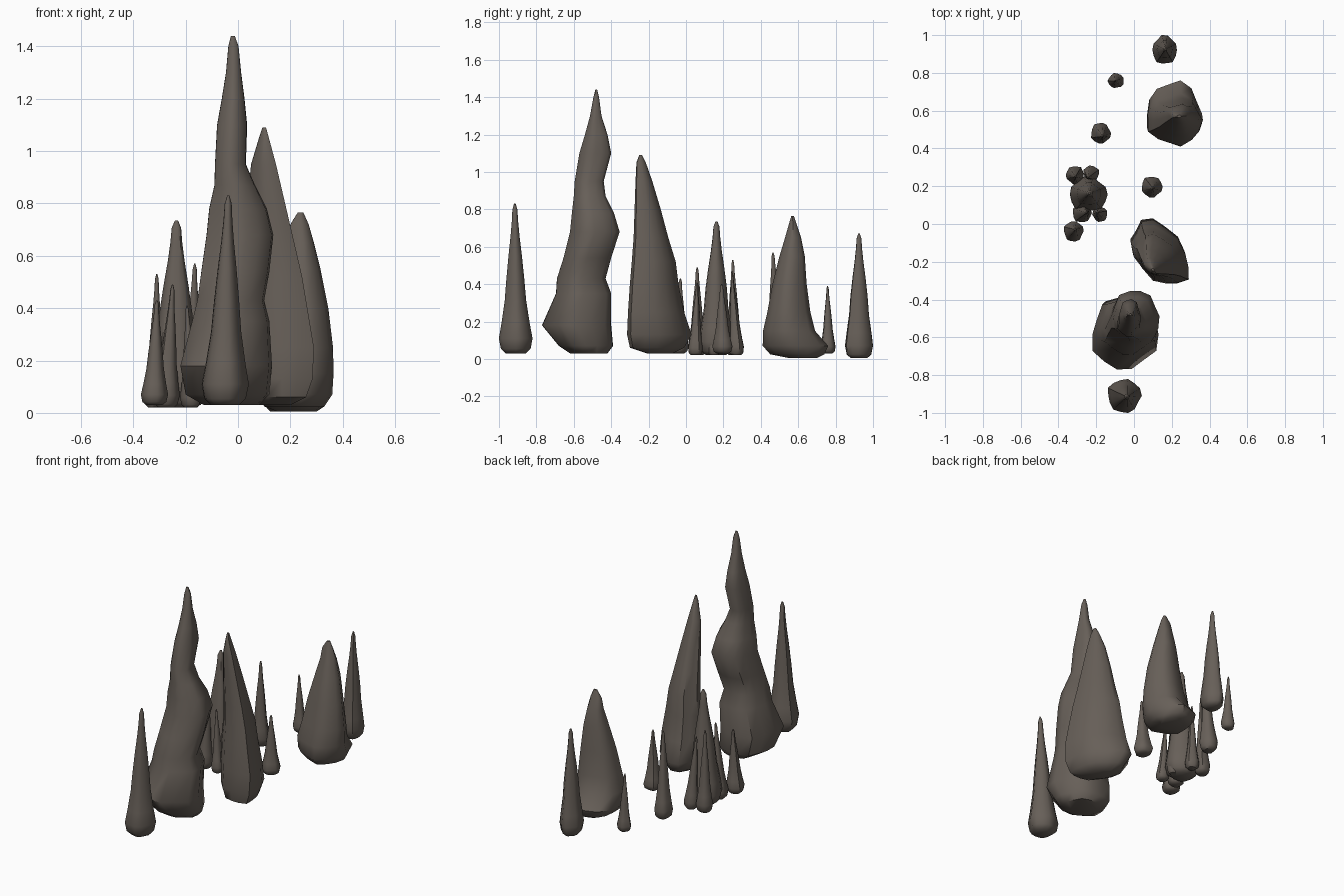
import bpy, bmesh, math, random

random.seed(4)
N = 14
rock = bpy.data.materials.new("grey brown rock")
rock.diffuse_color = (0.135, 0.115, 0.098, 1)


def spire(name, rings, skew=0.0, lump=0.06):
    """Loft rings (z, x0, x1, y0, y1) into a closed lumpy spire."""
    bm = bmesh.new()
    p1, p2 = random.uniform(0, 6), random.uniform(0, 6)
    loops = []
    for z, x0, x1, y0, y1 in rings:
        pts = []
        for i in range(N):
            a = 2 * math.pi * i / N
            r = 1 + lump * math.cos(5 * a + p1) + lump * .6 * math.cos(3 * a + p2 + z)
            pts.append((r * math.cos(a), r * math.sin(a + skew)))
        xs, ys = [p[0] for p in pts], [p[1] for p in pts]
        fx = lambda v: x0 + (x1 - x0) * (v - min(xs)) / (max(xs) - min(xs))
        fy = lambda v: y0 + (y1 - y0) * (v - min(ys)) / (max(ys) - min(ys))
        loops.append([bm.verts.new((fx(x), fy(y), z)) for x, y in pts])
    for a, b in zip(loops, loops[1:]):
        for i in range(N):
            j = (i + 1) % N
            bm.faces.new((a[i], a[j], b[j], b[i]))
    bm.faces.new(loops[0][::-1])
    bm.faces.new(loops[-1])
    bmesh.ops.recalc_face_normals(bm, faces=bm.faces)
    me = bpy.data.meshes.new(name)
    bm.to_mesh(me)
    bm.free()
    me.materials.append(rock)
    ob = bpy.data.objects.new(name, me)
    bpy.context.collection.objects.link(ob)
    bpy.ops.object.select_all(action='DESELECT')
    ob.select_set(True)
    bpy.context.view_layer.objects.active = ob
    bpy.ops.object.shade_smooth_by_angle(angle=math.radians(50))


# (height fraction, radius fraction) of a thin spire with a swollen foot
THIN = [(0, .6), (.03, .88), (.1, 1), (.2, .84), (.35, .64), (.5, .53),
        (.65, .4), (.78, .27), (.88, .19), (.96, .15), (1, .05)]


def small_spire(name, x, y, rx, ry, z0, z1, tx, ty, fat=1.0):
    rings = []
    for t, r in THIN:
        k = r if t < .15 else r * (1 + (fat - 1) * min(1, t * 2))
        cx, cy = x + (tx - x) * t, y + (ty - y) * t
        rings.append((z0 + (z1 - z0) * t, cx - rx * k, cx + rx * k, cy - ry * k, cy + ry * k))
    spire(name, rings)


# Tallest, twisted spire
spire("tall_spire", [
    (.03, -.13, .08, -.62, -.42), (.07, -.20, .12, -.68, -.39), (.18, -.22, .13, -.77, -.40),
    (.35, -.175, .12, -.695, -.40), (.43, -.155, .10, -.69, -.43), (.54, -.14, .12, -.655, -.40),
    (.68, -.12, .135, -.62, -.355), (.78, -.11, .11, -.61, -.385), (.87, -.09, .065, -.60, -.43),
    (.95, -.088, .03, -.595, -.44), (1.1, -.08, .035, -.57, -.40), (1.2, -.062, .025, -.54, -.42),
    (1.3, -.046, .012, -.513, -.452), (1.4, -.037, .002, -.495, -.465), (1.44, -.027, -.012, -.485, -.475)])

# Broad leaning spire
spire("leaning_spire", [
    (.03, .07, .20, -.21, -.07), (.06, .02, .26, -.30, -.01), (.13, -.02, .285, -.315, .03),
    (.25, -.015, .29, -.31, -.01), (.4, .0, .265, -.30, -.04), (.52, .015, .245, -.29, -.055),
    (.65, .025, .215, -.28, -.095), (.8, .035, .18, -.275, -.135), (.95, .05, .145, -.27, -.18),
    (1.05, .08, .118, -.265, -.215), (1.09, .093, .107, -.25, -.235)], skew=-.4)

# Squat back spire
spire("squat_spire", [
    (.005, .15, .30, .55, .70), (.025, .10, .33, .45, .74), (.07, .07, .36, .41, .76),
    (.15, .075, .365, .412, .69), (.25, .10, .363, .435, .665), (.4, .13, .345, .462, .645),
    (.55, .165, .315, .50, .635), (.65, .19, .29, .53, .615), (.72, .20, .27, .55, .592),
    (.765, .228, .25, .563, .577)])

# Free-standing small spires: centre, radii, base and tip heights, tip position
small_spire("front_spire", -.05, -.91, .09, .09, .03, .83, -.037, -.915)
small_spire("back_spire", .162, .925, .065, .075, .005, .67, .165, .925, 1.15)
small_spire("tiny_back_spire", -.097, .76, .043, .04, .03, .39, -.1, .757)
small_spire("back_left_spire", -.175, .482, .053, .054, .03, .57, -.165, .465)
small_spire("right_spire", .097, .195, .055, .054, .03, .4, .1, .19)
small_spire("left_spire", -.32, -.04, .052, .053, .03, .43, -.31, -.03)

# Tight cluster around a central spire
small_spire("cluster_centre", -.24, .16, .1, .09, .02, .735, -.235, .163, 1.2)
for i, (x, y, r, z, tx, ty) in enumerate([
        (-.315, .258, .047, .53, -.31, .25), (-.225, .27, .042, .47, -.245, .245),
        (-.275, .06, .05, .49, -.25, .06), (-.18, .05, .04, .41, -.195, .06),
        (-.18, .15, .035, .43, -.2, .15)]):
    small_spire(f"cluster_spire_{i + 1}", x, y, r, r, .02, z, tx, ty)
